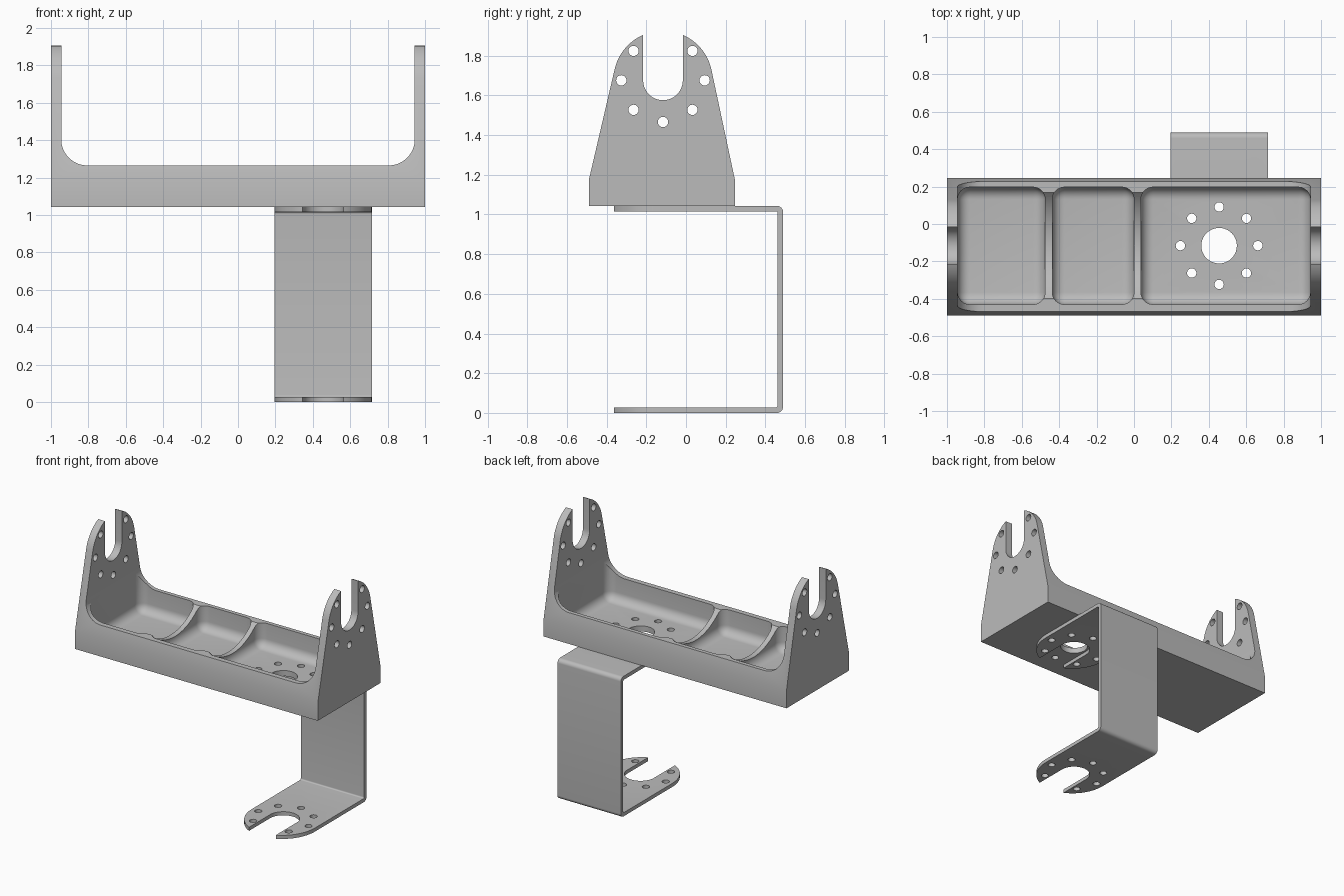
import bpy, bmesh, math
from math import pi, sin, cos, radians
from mathutils import Vector

if "Cube" in bpy.data.objects:
    bpy.data.objects.remove(bpy.data.objects["Cube"], do_unlink=True)

grey = bpy.data.materials.new("plain grey")
grey.use_nodes = True
grey.diffuse_color = (0.5, 0.5, 0.5, 1)
grey.node_tree.nodes["Principled BSDF"].inputs["Base Color"].default_value = (0.5, 0.5, 0.5, 1)

CY = -0.116           # shared axis of the notches and hole rings
CX = 0.455            # bracket centre
AXIS_Z = 1.676        # height of the cradle axis
BASE, RIM, FLOOR = 1.043, 1.265, 1.085
INNER = 0.945         # inside face of the end plates


def arc(u, v, ru, rv, start, end, n=16):
    angles = [radians(start + (end - start) * i / n) for i in range(n + 1)]
    return [(u + ru * cos(a), v + rv * sin(a)) for a in angles]


def finish(name, bm):
    bmesh.ops.recalc_face_normals(bm, faces=bm.faces)
    mesh = bpy.data.meshes.new(name)
    bm.to_mesh(mesh)
    bm.free()
    mesh.materials.append(grey)
    obj = bpy.data.objects.new(name, mesh)
    bpy.context.collection.objects.link(obj)
    return obj


def prism(name, outline, axis, low, high):
    """Extrude a 2D outline along x, y or z."""
    place = {"x": lambda u, v, d: (d, u, v),
             "y": lambda u, v, d: (u, d, v),
             "z": lambda u, v, d: (u, v, d)}[axis]
    bm = bmesh.new()
    face = bm.faces.new([bm.verts.new(place(u, v, low)) for u, v in outline])
    out = bmesh.ops.extrude_face_region(bm, geom=[face])
    shift = Vector(place(0, 0, high - low))
    bmesh.ops.translate(bm, vec=shift, verts=[v for v in out["geom"] if isinstance(v, bmesh.types.BMVert)])
    return finish(name, bm)


def disc(u, v, r, n=32):
    return arc(u, v, r, r, 0, 360, n)[:-1]


def rounded_box(name, low, high, radius):
    bm = bmesh.new()
    bmesh.ops.create_cube(bm, size=1)
    for v in bm.verts:
        v.co = [(a + b) / 2 + c * (b - a) for a, b, c in zip(low, high, v.co)]
    bmesh.ops.bevel(bm, geom=bm.edges[:], offset=radius, segments=8, profile=0.5, affect="EDGES")
    return finish(name, bm)


def cut(target, cutters):
    """Subtract each cutter, apply the result and drop the cutters."""
    for c in cutters:
        c.hide_render = True
        mod = target.modifiers.new("cut", "BOOLEAN")
        mod.object, mod.operation, mod.solver = c, "DIFFERENCE", "EXACT"
    bpy.context.view_layer.update()
    graph = bpy.context.evaluated_depsgraph_get()
    mesh = bpy.data.meshes.new_from_object(target.evaluated_get(graph))
    target.modifiers.clear()
    target.data = mesh
    for c in cutters:
        bpy.data.objects.remove(c, do_unlink=True)


def smooth(obj):
    bpy.ops.object.select_all(action="DESELECT")
    obj.select_set(True)
    bpy.context.view_layer.objects.active = obj
    bpy.ops.object.shade_smooth_by_angle(angle=radians(25))


def ring_angles(skip=None):
    return [radians(a) for a in range(0, 360, 45) if a != skip]


# Cradle: tapered end profile run along the whole length
profile = [(-0.489, BASE), (0.246, BASE), (0.246, 1.177)]
profile += arc(CY, AXIS_Z, 0.25, 0.25, 11, 167, 40) + [(-0.489, 1.177)]
cradle = prism("cradle", profile, "x", -1, 1)

# Opening between the end plates, with rounded lower corners
R = 0.14
opening = arc(-INNER + R, RIM + R, R, R, 180, 270) + arc(INNER - R, RIM + R, R, R, 270, 360)
opening += [(INNER, 2.2), (-INNER, 2.2)]
cutters = [prism("opening_cutter", opening, "y", -1, 1)]

# Three tray pockets
for low, high in [(-0.943, -0.475), (-0.437, 0.0), (0.037, 0.943)]:
    cutters.append(rounded_box("pocket_cutter", (low, -0.43, FLOOR), (high, 0.197, 1.7), 0.065))

# Scooped tops of the dividers
cutters.append(prism("divider_cutter", disc(CY, 1.54, 0.395, 96), "x", -0.6, 0.2))

# Open notch and seven screw holes in both end plates
notch = arc(CY, AXIS_Z, 0.1, 0.1, 180, 360, 24) + [(CY + 0.1, 2.2), (CY - 0.1, 2.2)]
cutters.append(prism("notch_cutter", notch, "x", -1.2, 1.2))
for a in ring_angles(skip=90):
    hole = disc(CY + 0.21 * cos(a), AXIS_Z + 0.21 * sin(a), 0.026, 20)
    cutters.append(prism("hole_cutter", hole, "x", -1.2, 1.2))

# Floor opening with its ring of eight holes
cutters.append(prism("hole_cutter", disc(CX, CY, 0.095, 40), "z", 0.9, 1.2))
for a in ring_angles():
    hole = disc(CX + 0.207 * cos(a), CY + 0.207 * sin(a), 0.025, 20)
    cutters.append(prism("hole_cutter", hole, "z", 0.9, 1.2))
cut(cradle, cutters)
smooth(cradle)

# Bracket: bent strip with two flanges and a rear web
T, BACK, TOP, HALF = 0.027, 0.489, BASE, 0.261
outer, inner = 0.03, 0.01
strip = [(-0.5, 0)] + arc(BACK - outer, outer, outer, outer, 270, 360, 8)
strip += arc(BACK - outer, TOP - outer, outer, outer, 0, 90, 8) + [(-0.5, TOP), (-0.5, TOP - T)]
strip += arc(BACK - T - inner, TOP - T - inner, inner, inner, 90, 0, 6)
strip += arc(BACK - T - inner, T + inner, inner, inner, 0, -90, 6) + [(-0.5, T)]
bracket = prism("bracket", strip, "x", CX - HALF, CX + HALF)

# Rounded flange fronts, open notches and screw holes
front = arc(CX, CY, HALF, 0.272, 180, 360, 40) + [(CX + 0.4, CY), (CX + 0.4, -0.7), (CX - 0.4, -0.7), (CX - 0.4, CY)]
slot = arc(CX, CY, 0.11, 0.11, 0, 180, 24) + [(CX - 0.11, -0.7), (CX + 0.11, -0.7)]
cutters = [prism("front_cutter", front, "z", -0.2, 1.2), prism("slot_cutter", slot, "z", -0.2, 1.2)]
for a in ring_angles(skip=270):
    hole = disc(CX + 0.207 * cos(a), CY + 0.207 * sin(a), 0.025, 20)
    cutters.append(prism("hole_cutter", hole, "z", -0.2, 1.2))
cut(bracket, cutters)
smooth(bracket)
